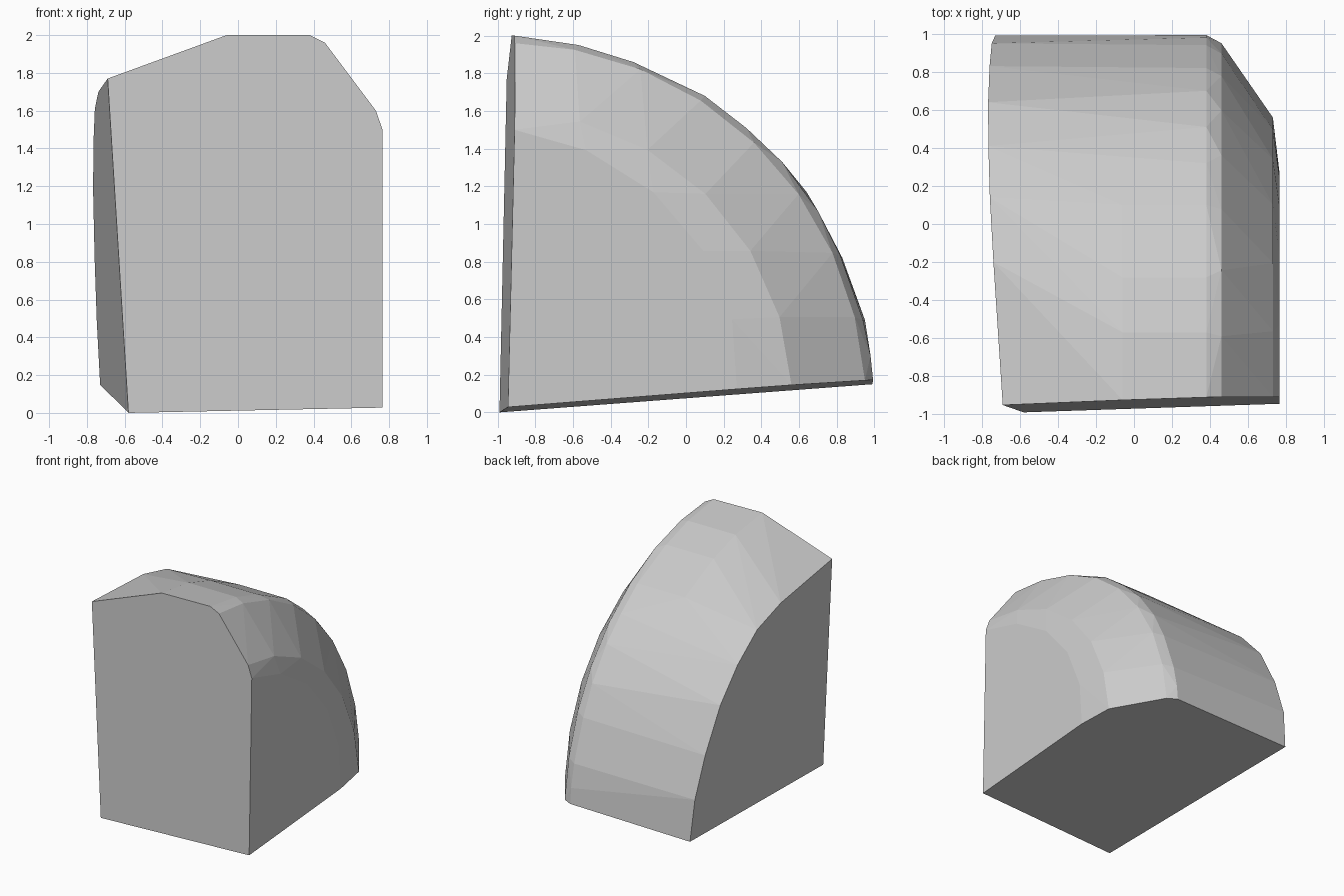
import bpy, bmesh, math

if "Cube" in bpy.data.objects:
    bpy.data.objects.remove(bpy.data.objects["Cube"])

# flat cut planes of the wedge
def front_y(x, z): return -0.971 + 0.0331 * x + 0.0238 * z
def left_x(y, z): return -0.6505 - 0.0712 * y - 0.0605 * z
def base_z(x, y): return 0.0877 + 0.0198 * x + 0.077 * y

pts = []

def on_front(x, z): pts.append((x, front_y(x, z), z))
def on_base(x, y): pts.append((x, y, base_z(x, y)))

# front face outline
for x, z in [(-0.58, 0.0), (0.765, 0.028), (0.765, 1.5), (0.73, 1.6),
             (0.46, 1.96), (0.38, 2.0), (-0.06, 2.0), (-0.69, 1.77)]:
    on_front(x, z)

# base outline
for x, y in [(-0.73, 0.99), (0.38, 0.993), (0.46, 0.95), (0.73, 0.56), (0.765, 0.27)]:
    on_base(x, y)

# curved edge of the left face
for y, z in [(-0.20, 1.70), (0.14, 1.61), (0.41, 1.42), (0.64, 1.17),
             (0.83, 0.82), (0.95, 0.49)]:
    pts.append((left_x(y, z), y, z))

# outer curved rim and its crest
rim = [(-0.57, 1.95), (-0.28, 1.86), (0.10, 1.68), (0.32, 1.51), (0.51, 1.33),
       (0.70, 1.07), (0.82, 0.83), (0.94, 0.49), (0.98, 0.30)]
for i, (y, z) in enumerate(rim):
    pts.append((0.38, y, z))
    if i < 3:
        pts.append((-0.06, y, z))

# bevelled rings stepping in towards the right face
def ring(x, r0, r1, n):
    for i in range(1, n):
        t = i / n
        a = math.radians(90 - 87 * t)
        r = r0 + (r1 - r0) * t
        pts.append((x, -0.95 + r * math.cos(a), 0.05 + r * math.sin(a)))

ring(0.46, 1.91, 1.90, 8)
ring(0.73, 1.55, 1.51, 6)
ring(0.765, 1.45, 1.23, 5)

# solid wedge from the outlines
bm = bmesh.new()
for p in pts:
    bm.verts.new(p)
res = bmesh.ops.convex_hull(bm, input=bm.verts[:])
loose = [v for v in bm.verts if not v.link_faces]
bmesh.ops.delete(bm, geom=loose, context='VERTS')
bmesh.ops.dissolve_limit(bm, angle_limit=math.radians(1.0),
                         verts=bm.verts[:], edges=bm.edges[:])
bmesh.ops.recalc_face_normals(bm, faces=bm.faces[:])
mesh = bpy.data.meshes.new("rounded_wedge")
bm.to_mesh(mesh)
bm.free()

mat = bpy.data.materials.new("light grey")
mat.diffuse_color = (0.6, 0.6, 0.6, 1.0)
mat.use_nodes = True
mat.node_tree.nodes["Principled BSDF"].inputs["Base Color"].default_value = mat.diffuse_color
mesh.materials.append(mat)
obj = bpy.data.objects.new("rounded_wedge", mesh)
bpy.context.collection.objects.link(obj)
